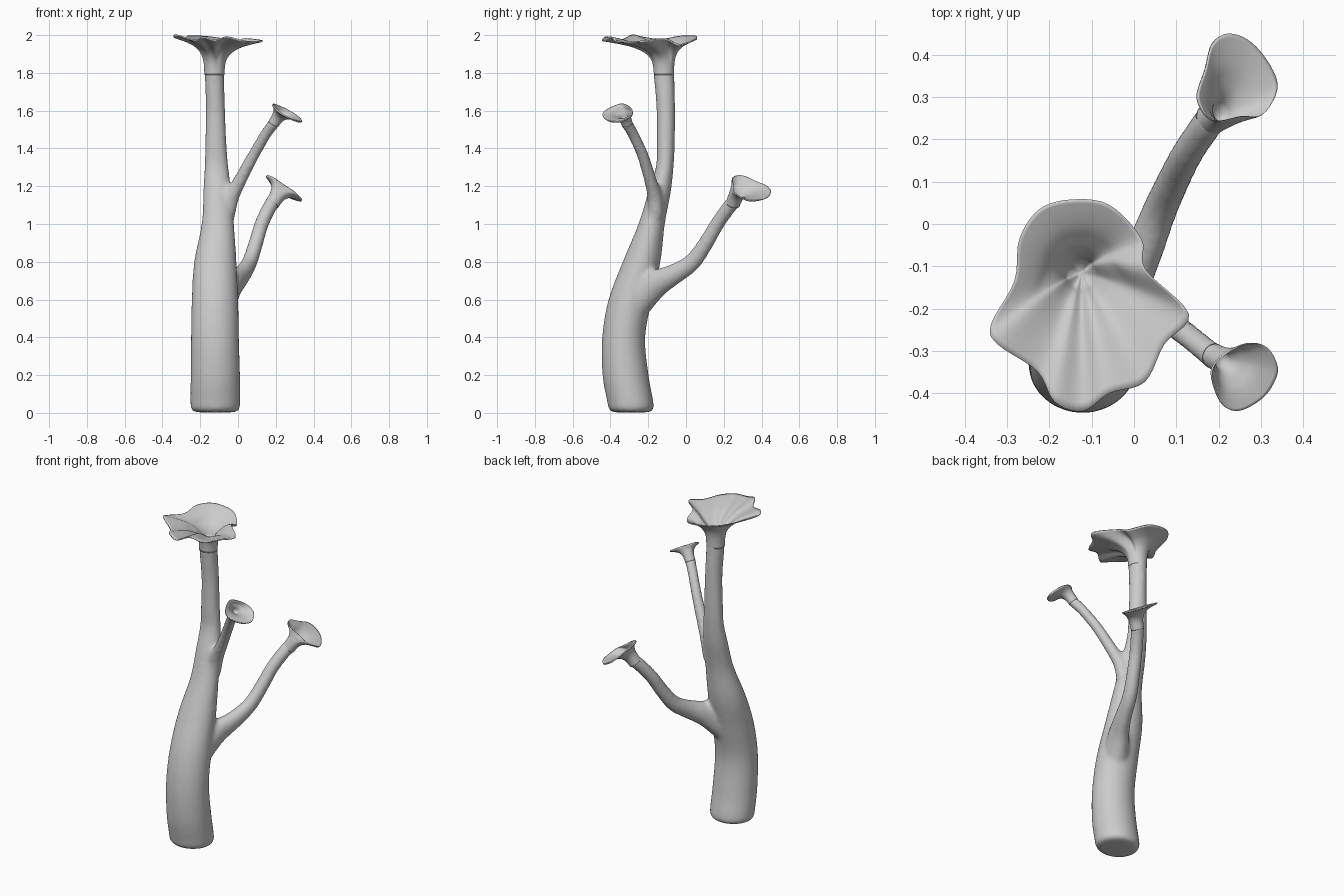
import bpy, bmesh
from math import cos, sin, tau
from mathutils import Vector

if "Cube" in bpy.data.objects:
    bpy.data.objects.remove(bpy.data.objects["Cube"])


def spline(pts, steps, closed=False):
    """Catmull-Rom through points of any dimension."""
    n, out = len(pts), []
    pick = (lambda i: pts[i % n]) if closed else (lambda i: pts[min(max(i, 0), n - 1)])
    for i in range(n if closed else n - 1):
        p = [pick(i + k) for k in (-1, 0, 1, 2)]
        for s in range(steps):
            t = s / steps
            out.append([0.5 * (2 * b + (c - a) * t + (2 * a - 5 * b + 4 * c - d) * t * t
                               + (3 * b - a - 3 * c + d) * t ** 3) for a, b, c, d in zip(*p)])
    if not closed:
        out.append(list(pts[-1]))
    return out


def loft(bm, rings):
    """Skin a list of point rings and cap both ends."""
    vs = [[bm.verts.new(p) for p in r] for r in rings]
    n = len(vs[0])
    for a, b in zip(vs, vs[1:]):
        for i in range(n):
            j = (i + 1) % n
            bm.faces.new((a[i], a[j], b[j], b[i]))
    bm.faces.new(vs[0][::-1])
    bm.faces.new(vs[-1])


def tube(bm, pts, level=False, sides=32):
    """Tube along (x, y, z, rx, ry); level keeps its rings horizontal."""
    path = spline(pts, 6)
    cs = [Vector(p[:3]) for p in path]
    rings = []
    for i, p in enumerate(path):
        t = Vector((0, 0, 1)) if level else cs[min(i + 1, len(cs) - 1)] - cs[max(i - 1, 0)]
        t.normalize()
        v = t.cross(Vector((1, 0, 0))).normalized()
        u = v.cross(t)
        if level:
            u, v = Vector((1, 0, 0)), Vector((0, 1, 0))
        elif u.cross(v).dot(t) < 0:
            v = -v
        rings.append([cs[i] + u * p[3] * cos(k * tau / sides) + v * p[4] * sin(k * tau / sides)
                      for k in range(sides)])
    loft(bm, rings)


def finish(bm, name):
    bmesh.ops.recalc_face_normals(bm, faces=bm.faces)
    for f in bm.faces:
        f.smooth = True
    me = bpy.data.meshes.new(name)
    bm.to_mesh(me)
    bm.free()
    ob = bpy.data.objects.new(name, me)
    bpy.context.collection.objects.link(ob)
    return ob


def flower(name, rim, neck, radius, axis, thick=0.008):
    """Trumpet from a round neck out to a free-form rim, then back down the throat."""
    axis, neck = Vector(axis).normalized(), Vector(neck)
    rim = [Vector(p) for p in spline(rim, 5, closed=True)]
    mid = sum(rim, Vector()) / len(rim)
    base = []
    for p in rim:
        d = p - mid
        base.append(neck + (d - axis * d.dot(axis)).normalized() * radius)
    # (outward fraction, height fraction) of the underside
    prof = spline([(0, 0), (.015, .25), (.06, .46), (.18, .65), (.4, .81), (.7, .92), (1, 1)], 3)

    def ring(a, b, lift=0.0, shrink=1.0):
        out = []
        for q, p in zip(base, rim):
            d = p - q
            h = axis * d.dot(axis)
            c = neck + (q - neck) * shrink
            out.append(c + h * b + (d - h) * a + axis * lift)
        return out

    rings = [ring(a, b) for a, b in prof]
    for a, b in reversed(prof):
        if b > 0.3:
            rings.append(ring(a, b, thick * (.5 + .5 * a), .5 + .5 * min(1, a * 3 + (b - .3) * .5)))
    rings.append(ring(0, .28, 0, .2))
    bm = bmesh.new()
    loft(bm, rings)
    return finish(bm, name)


# Trunk and the two side branches, fused into one smooth skin
bm = bmesh.new()
tube(bm, [(-.12, -.29, .003, .105, .095), (-.12, -.29, .02, .128, .118), (-.12, -.295, .06, .132, .122),
          (-.12, -.32, .2, .131, .122), (-.122, -.33, .4, .127, .114), (-.122, -.295, .6, .123, .115),
          (-.12, -.235, .8, .112, .1), (-.107, -.182, 1.0, .086, .07), (-.11, -.14, 1.17, .074, .06),
          (-.114, -.113, 1.3, .064, .047), (-.117, -.108, 1.4, .058, .048), (-.119, -.107, 1.6, .051, .049),
          (-.124, -.114, 1.75, .051, .054), (-.125, -.118, 1.83, .051, .056)], level=True)
tube(bm, [(-.08, -.26, .58, .07, .08), (-.03, -.17, .675, .056, .075), (.02, -.07, .73, .046, .056),
          (.06, .03, .795, .041, .046), (.092, .1, .89, .039, .041), (.125, .165, 1.0, .038, .038),
          (.165, .225, 1.085, .038, .038), (.19, .26, 1.125, .038, .038)])
tube(bm, [(-.07, -.16, 1.05, .055, .045), (-.04, -.165, 1.14, .046, .04), (.005, -.185, 1.22, .036, .034),
          (.08, -.228, 1.36, .031, .031), (.15, -.282, 1.48, .03, .03), (.2, -.322, 1.545, .032, .032)])
stem = finish(bm, "trunk_and_branches")
rm = stem.modifiers.new("fuse", 'REMESH')
rm.mode = 'VOXEL'
rm.voxel_size = 0.012
rm.use_smooth_shade = True
sm = stem.modifiers.new("soften", 'SMOOTH')
sm.factor = 0.5
sm.iterations = 8

# Large wavy flower on top
flower("top_flower",
       [(-.148, .058, 1.985), (-.058, .045, 1.97), (.018, -.035, 1.945), (.027, -.107, 1.975),
        (.13, -.213, 1.965), (.072, -.284, 1.96), (.025, -.374, 1.965), (-.058, -.4, 1.985),
        (-.122, -.443, 1.968), (-.188, -.42, 1.985), (-.229, -.348, 1.968), (-.323, -.284, 1.995),
        (-.338, -.237, 1.985), (-.283, -.135, 1.972), (-.271, -.035, 1.988), (-.224, .035, 1.99)],
       (-.125, -.117, 1.79), .053, (0, 0, 1))

# Small tilted flowers at the branch ends
back = [(.222, .448), (.274, .427), (.32, .37), (.335, .315), (.30, .256),
        (.25, .253), (.184, .244), (.148, .296), (.167, .367), (.184, .427)]
flower("back_flower", [(x, y, 1.18 - .65 * (x - .24) - .25 * (y - .34)) for x, y in back],
       (.18, .247, 1.105), .038, (.6, .35, 1))
front = [(.264, -.282), (.31, -.289), (.335, -.332), (.33, -.367), (.30, -.41),
         (.243, -.44), (.203, -.42), (.181, -.348), (.214, -.306)]
flower("front_flower", [(x, y, 1.58 - .6 * (x - .26) + .25 * (y + .36)) for x, y in front],
       (.188, -.312, 1.53), .03, (.6, -.3, 1))
